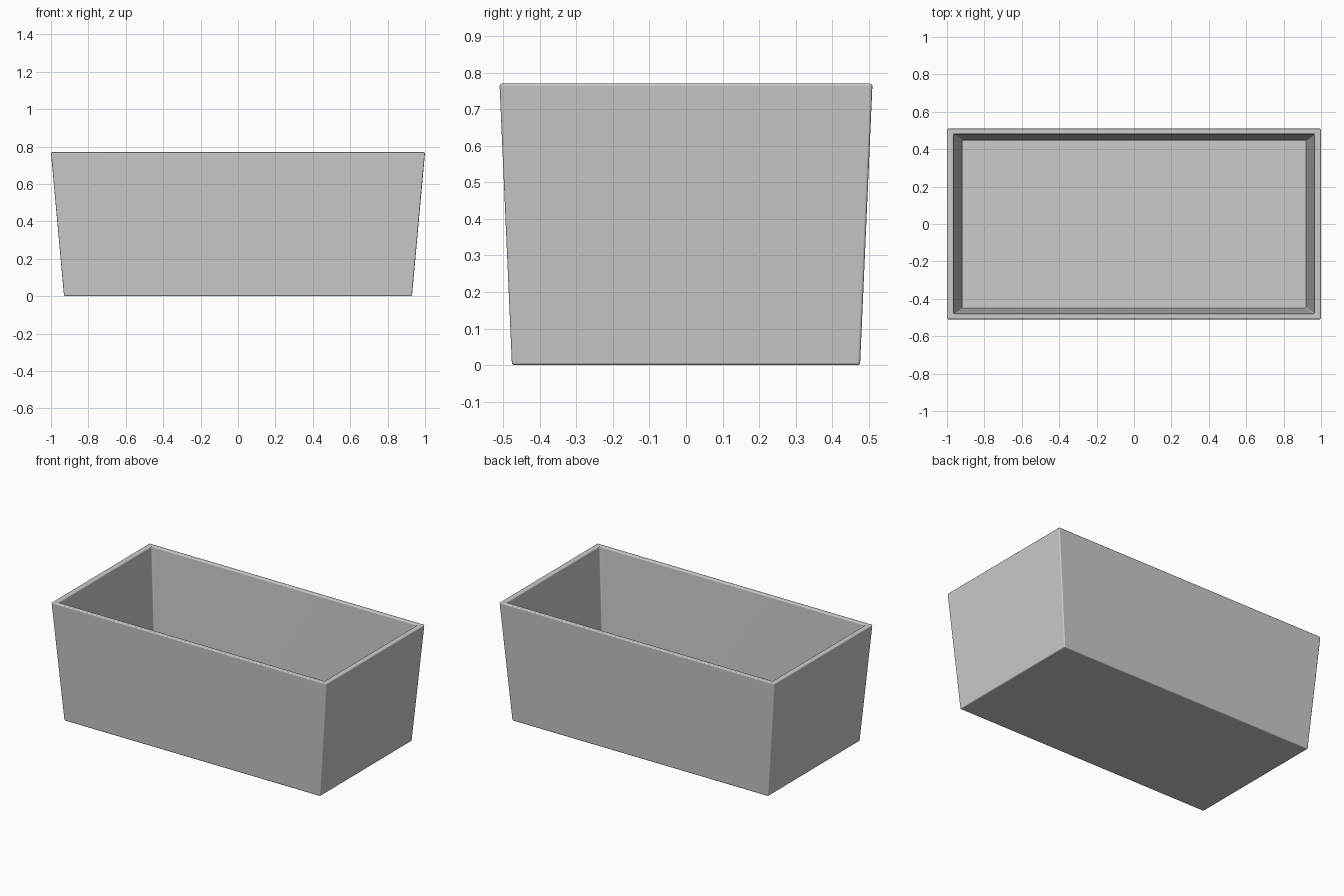
import bpy, bmesh

if "Cube" in bpy.data.objects:
    bpy.data.objects.remove(bpy.data.objects["Cube"])

HEIGHT = 0.77
FLOOR = 0.03


def ring(bm, hx, hy, z):
    """Rectangular loop of four vertices, counter-clockwise from above."""
    return [bm.verts.new((sx * hx, sy * hy, z))
            for sx, sy in ((-1, -1), (1, -1), (1, 1), (-1, 1))]


bm = bmesh.new()

# Outer base, outer rim, inner rim and inner floor loops
loops = [
    ring(bm, 0.93, 0.476, 0.0),
    ring(bm, 1.0, 0.51, HEIGHT),
    ring(bm, 0.964, 0.48, HEIGHT),
    ring(bm, 0.92, 0.45, FLOOR),
]

# Tapered walls and flat rim
for a, b in zip(loops, loops[1:]):
    for i in range(4):
        j = (i + 1) % 4
        bm.faces.new((a[i], a[j], b[j], b[i]))

# Underside and inside floor
bm.faces.new(loops[0][::-1])
bm.faces.new(loops[-1])
bmesh.ops.recalc_face_normals(bm, faces=bm.faces)

mesh = bpy.data.meshes.new("tapered_bin")
bm.to_mesh(mesh)
bm.free()
tapered_bin = bpy.data.objects.new("tapered_bin", mesh)
bpy.context.collection.objects.link(tapered_bin)

# Small softened edges
bevel = tapered_bin.modifiers.new("soft_edges", 'BEVEL')
bevel.width = 0.007
bevel.segments = 3
bevel.limit_method = 'ANGLE'

for p in mesh.polygons:
    p.use_smooth = True
weighted = tapered_bin.modifiers.new("clean_shading", 'WEIGHTED_NORMAL')
weighted.keep_sharp = True
